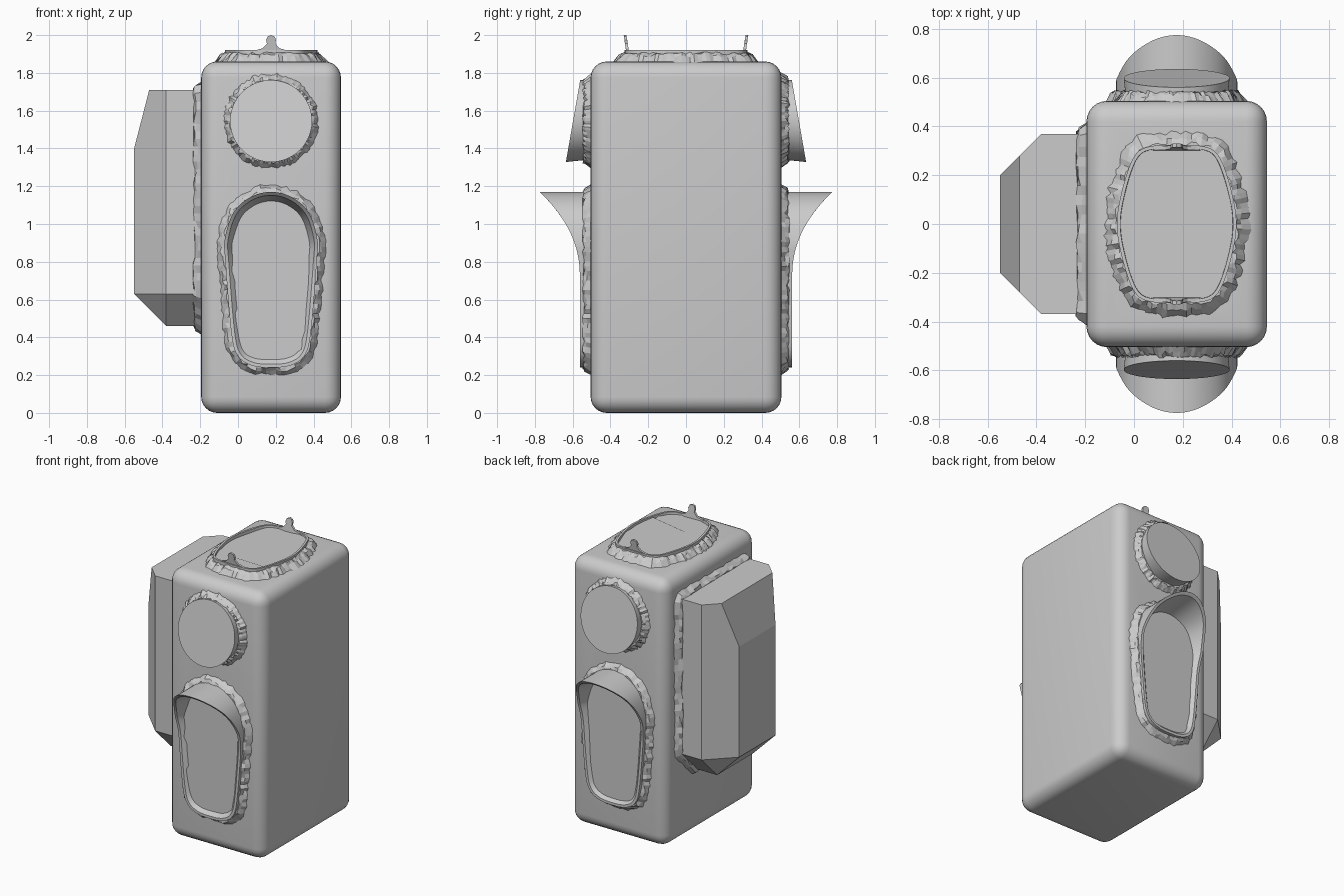
import bpy, bmesh, math, random
from mathutils import Vector

random.seed(4)
if "Cube" in bpy.data.objects:
    bpy.data.objects.remove(bpy.data.objects["Cube"])

grey = bpy.data.materials.new("plain grey")
grey.use_nodes = True
grey.diffuse_color = (0.6, 0.6, 0.6, 1)
grey.node_tree.nodes["Principled BSDF"].inputs["Base Color"].default_value = (0.6, 0.6, 0.6, 1)

CX = 0.175      # centre line of the body
N = 96          # points per outline


# ---------- helpers ----------
def finish(name, bm, smooth=None):
    bmesh.ops.recalc_face_normals(bm, faces=bm.faces)
    mesh = bpy.data.meshes.new(name)
    bm.to_mesh(mesh)
    bm.free()
    mesh.materials.append(grey)
    ob = bpy.data.objects.new(name, mesh)
    bpy.context.collection.objects.link(ob)
    if smooth:
        shade(ob, smooth)
    return ob


def select(ob):
    bpy.ops.object.select_all(action="DESELECT")
    ob.select_set(True)
    bpy.context.view_layer.objects.active = ob


def shade(ob, degrees):
    select(ob)
    bpy.ops.object.shade_smooth_by_angle(angle=math.radians(degrees))


def loft(name, loops, smooth=None):
    """Closed solid through equally long loops, capped at both ends."""
    bm = bmesh.new()
    rings = [[bm.verts.new(p) for p in loop] for loop in loops]
    for a, b in zip(rings, rings[1:]):
        for i in range(len(a)):
            j = (i + 1) % len(a)
            bm.faces.new((a[i], a[j], b[j], b[i]))
    bm.faces.new(rings[0])
    bm.faces.new(rings[-1])
    return finish(name, bm, smooth)


def mirrored(half):
    """Closed outline from its right half, listed top to bottom."""
    return [Vector(p) for p in half] + [Vector((-u, v)) for u, v in half[-2:0:-1]]


def rounded(pts, steps=6):
    out, n = [], len(pts)
    for i in range(n):
        a, b, c, d = (pts[(i + k) % n] for k in (-1, 0, 1, 2))
        for s in range(steps):
            t = s / steps
            out.append(0.5 * (2 * b + (c - a) * t + (2 * a - 5 * b + 4 * c - d) * t ** 2
                              + (3 * b - a - 3 * c + d) * t ** 3))
    return out


def even(pts, n=N):
    ends = pts[1:] + pts[:1]
    total = sum((b - a).length for a, b in zip(pts, ends))
    out, walked = [], 0
    for a, b in zip(pts, ends):
        size = (b - a).length
        while len(out) < n and len(out) * total / n < walked + size:
            out.append(a.lerp(b, (len(out) * total / n - walked) / size))
        walked += size
    return out


def grow(pts, amount):
    """Move an outline outward; amount is a number or a function."""
    out, n = [], len(pts)
    for i, p in enumerate(pts):
        t = (pts[(i + 1) % n] - pts[i - 1]).normalized()
        out.append(p + Vector((-t.y, t.x)) * (amount() if callable(amount) else amount))
    return out


def ellipse(ru, rv, cv=0, like=None):
    if like:
        angles = [math.atan2(p.x, p.y - cv) for p in like]
    else:
        angles = [math.tau * i / N for i in range(N)]
    return [Vector((ru * math.sin(a), cv + rv * math.cos(a))) for a in angles]


def place(pts, side, depth):
    """Put an outline on a side of the body at a depth from the centre."""
    out = []
    for p in pts:
        d = depth(p) if callable(depth) else depth
        out.append({"front": (CX + p.x, -d, p.y), "back": (CX + p.x, d, p.y),
                    "top": (CX + p.x, p.y, d), "pack": (-d, p.x, p.y)}[side])
    return out


def fringe(name, outline, side, low, high, width):
    """Crumpled seam where a part meets the body."""
    r = random.uniform
    loft(name, [
        place(grow(outline, -0.012), side, low - 0.02),
        place(grow(outline, lambda: r(-0.005, 0.012)), side,
              lambda p: high - r(0, 0.3) * (high - low)),
        place(grow(outline, lambda: width * r(0.25, 0.6)), side,
              lambda p: low + r(0.3, 0.8) * (high - low)),
        place(grow(outline, lambda: width * r(0.75, 1.15)), side, low - 0.008),
        place(grow(outline, width * 0.7), side, low - 0.02)][1:])


# ---------- body ----------
bm = bmesh.new()
bmesh.ops.create_cube(bm, size=1)
for v in bm.verts:
    v.co = (CX + v.co.x * 0.74, v.co.y * 1.01, (v.co.z + 0.5) * 1.86)
bmesh.ops.bevel(bm, geom=bm.edges[:], offset=0.085, segments=6, profile=0.5, affect="EDGES")
body = finish("body", bm)


def cut(loops):
    cutter = loft("cutter", loops)
    mod = body.modifiers.new("cut", "BOOLEAN")
    mod.operation, mod.solver, mod.object = "DIFFERENCE", "EXACT", cutter
    select(body)
    bpy.ops.object.modifier_apply(modifier=mod.name)
    bpy.data.objects.remove(cutter)


# ---------- outlines ----------
chute = even(rounded(mirrored([(0, 1.17), (0.11, 1.142), (0.2, 1.06), (0.245, 0.92), (0.242, 0.8),
                               (0.21, 0.42), (0.175, 0.3), (0.1, 0.25), (0, 0.24)])))
collar = even(rounded(mirrored([(0, 0.325), (0.1, 0.32), (0.16, 0.295), (0.2, 0.22), (0.235, 0.09),
                                (0.245, 0), (0.235, -0.09), (0.2, -0.22), (0.16, -0.295),
                                (0.1, -0.32), (0, -0.325)])))
hole = ellipse(0.17, 0.2, 0.89, chute)
lamp = ellipse(0.217, 0.217, 1.545)


def hood(p):
    return 0.562 + 0.213 * (max(p.y - 0.72, 0) / 0.45) ** 2.2


# ---------- lamps and hooded chutes, front and back ----------
for side in ("front", "back"):
    cut([place(ellipse(0.178, 0.208, 0.89), side, d) for d in (0.455, 0.6)])
    loft(side + "_chute", [
        place(chute, side, 0.45),
        place(chute, side, hood),
        place(grow(chute, -0.018), side, hood),
        place(grow(chute, -0.05), side, 0.53),
        place(hole, side, 0.53),
        place(hole, side, 0.46)], 35)
    fringe(side + "_chute_seam", chute, side, 0.505, 0.55, 0.045)
    loft(side + "_lamp", [
        place(ellipse(0.205, 0.205, 1.55), side, 0.48),
        place(lamp, side, lambda p: 0.598 - 0.174 * (p.y - 1.545))], 35)
    fringe(side + "_lamp_seam", ellipse(0.212, 0.212, 1.545), side, 0.505, 0.55, 0.045)

# ---------- top collar with a sunken floor ----------
cut([place(grow(collar, -0.006), "top", z) for z in (1.795, 2)])
loft("top_collar", [
    place(collar, "top", 1.79),
    place(collar, "top", 1.92),
    place(grow(collar, -0.014), "top", 1.92),
    place(grow(collar, -0.02), "top", 1.81)], 35)
fringe("top_collar_seam", collar, "top", 1.86, 1.912, 0.06)
shade(body, 35)

# bridge across the floor, with a short pipe in its middle
bridge = []
for i in range(N):
    a = math.tau * i / N
    r = max(0.13, min(0.055 / max(abs(math.cos(a)), 0.01), 0.235))
    bridge.append(Vector((r * math.sin(a), r * math.cos(a))))
pipe, bore = ellipse(0.085, 0.085), ellipse(0.072, 0.072)
skirt = [p + Vector((0, math.copysign(random.uniform(0, 0.04), p.y))) for p in bridge]
loft("bridge", [
    place(skirt, "top", 1.79), place(skirt, "top", 1.81), place(bridge, "top", 1.865),
    place(pipe, "top", 1.865), place(pipe, "top", 1.885),
    place(bore, "top", 1.885), place(bore, "top", 1.815)])

# spikes on both ends of the collar
spike = mirrored([(0, 2.0), (0.018, 1.993), (0.026, 1.975), (0.022, 1.955),
                  (0.045, 1.93), (0.1, 1.915), (0, 1.905)])
for side in ("front", "back"):
    loft(side + "_spike", [place(spike, side, lambda p: d + 0.15 * (p.y - 1.92))
                           for d in (0.303, 0.318)])

# ---------- side pack ----------
bm = bmesh.new()
for s in (-1, 1):
    for x, y, z in ((-0.15, 0.37, 1.71), (-0.38, 0.37, 1.71), (-0.47, 0.28, 1.71),
                    (-0.55, 0.2, 1.4), (-0.55, 0.2, 0.63), (-0.38, 0.37, 0.63),
                    (-0.15, 0.37, 0.63), (-0.38, 0.2, 0.46), (-0.15, 0.2, 0.46)):
        bm.verts.new((x, s * y, z))
bmesh.ops.convex_hull(bm, input=bm.verts)
bmesh.ops.dissolve_limit(bm, angle_limit=0.02, verts=bm.verts, edges=bm.edges)
finish("side_pack", bm)
pack = even(mirrored([(0, 1.71), (0.37, 1.71), (0.37, 0.63), (0.2, 0.46), (0, 0.46)]))
fringe("side_pack_seam", pack, "pack", 0.195, 0.24, 0.045)
